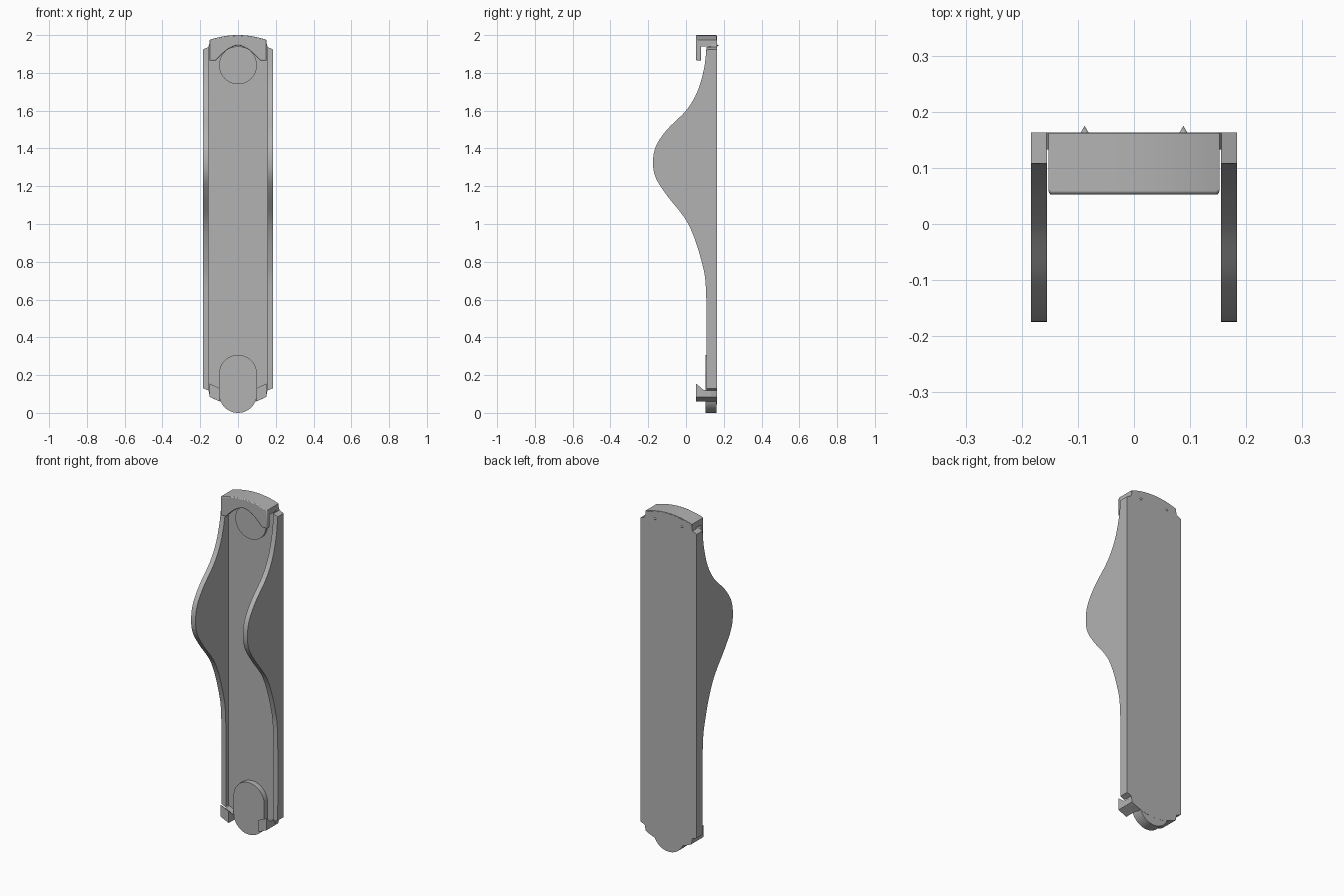
import bpy, bmesh, math
from mathutils import Vector

if "Cube" in bpy.data.objects:
    bpy.data.objects.remove(bpy.data.objects["Cube"])

grey = bpy.data.materials.new("plain_grey")
grey.use_nodes = True
colour = (0.45, 0.45, 0.45, 1)
grey.diffuse_color = colour
grey.node_tree.nodes["Principled BSDF"].inputs["Base Color"].default_value = colour

BACK = 0.163


def finish(name, bm, bevel=0):
    bmesh.ops.recalc_face_normals(bm, faces=bm.faces[:])
    mesh = bpy.data.meshes.new(name)
    bm.to_mesh(mesh)
    bm.free()
    mesh.materials.append(grey)
    ob = bpy.data.objects.new(name, mesh)
    bpy.context.collection.objects.link(ob)
    bpy.ops.object.select_all(action='DESELECT')
    ob.select_set(True)
    bpy.context.view_layer.objects.active = ob
    bpy.ops.object.shade_smooth_by_angle(angle=math.radians(30))
    if bevel:
        mod = ob.modifiers.new("soft_edges", 'BEVEL')
        mod.width = bevel
        mod.segments = 2
        mod.limit_method = 'ANGLE'
        mod.angle_limit = math.radians(40)
    return ob


def prism(name, first, second, bevel=0):
    """Closed solid between two matching outlines."""
    bm = bmesh.new()
    a = [bm.verts.new(p) for p in first]
    b = [bm.verts.new(p) for p in second]
    bm.faces.new(a)
    bm.faces.new(b[::-1])
    for i in range(len(a)):
        j = (i + 1) % len(a)
        bm.faces.new((a[i], b[i], b[j], a[j]))
    return finish(name, bm, bevel)


def slab(name, outline, y0, y1, bevel=0):
    return prism(name, [(x, y0, z) for x, z in outline],
                 [(x, y1, z) for x, z in outline], bevel)


def steps(half, n=24):
    return [half * (2 * i / n - 1) for i in range(n + 1)]


def top_arc(x):
    return 2.0 - 0.025 * (x / 0.15) ** 2


def bottom_arc(x):
    return 0.045 + 0.04 * (x / 0.15) ** 2


def smooth_path(pts, n=5):
    """Catmull-Rom curve through the points."""
    pts = [Vector(p) for p in pts]
    ext = [pts[0]] + pts + [pts[-1]]
    out = []
    for a, b, c, d in zip(ext, ext[1:], ext[2:], ext[3:]):
        for k in range(n):
            t = k / n
            out.append(0.5 * (2 * b + (c - a) * t + (2 * a - 5 * b + 4 * c - d) * t * t
                              + (3 * b - a - 3 * c + d) * t ** 3))
    return out + [pts[-1]]


# Back plate with rounded ends
plate = [(x, bottom_arc(x)) for x in steps(0.149)]
plate += [(0.156, 0.12), (0.156, 1.94)]
plate += [(x, top_arc(x) - 0.004) for x in reversed(steps(0.147))]
plate += [(-0.156, 1.94), (-0.156, 0.12)]
slab("back_plate", plate, 0.133, BACK)

# Bulging side walls
edge = smooth_path([(0.108, 0.13), (0.107, 0.62), (0.083, 0.8), (0.012, 1.0),
                    (-0.1, 1.15), (-0.158, 1.24), (-0.175, 1.32), (-0.16, 1.41),
                    (-0.1, 1.5), (0.0, 1.6), (0.06, 1.7), (0.095, 1.82), (0.108, 1.925)])
wall = [(p.x, p.y) for p in edge] + [(BACK, 1.925), (BACK, 0.13)]


def inner_z(z):
    return z + 0.012 if z > 1.92 else z - 0.012 if z < 0.135 else z


for side, s in (("left", 1), ("right", -1)):
    prism(side + "_wall", [(s * 0.184, y, z) for y, z in wall],
          [(s * 0.155, y, inner_z(z)) for y, z in wall])

    # Lower hook with a notched, slanted top
    hook = [(0.053, 0.155), (0.053, 0.085), (0.162, 0.085), (0.162, 0.12), (0.095, 0.12)]
    prism(side + "_hook", [(s * 0.15, y, z) for y, z in hook],
          [(s * 0.098, y, z - 0.024) for y, z in hook])

    # Small spike on the back
    bm = bmesh.new()
    bmesh.ops.create_cone(bm, cap_ends=True, segments=16, radius1=0.008, radius2=0, depth=0.014)
    spike = finish(side + "_spike", bm)
    spike.rotation_euler.x = -math.pi / 2
    spike.location = (s * 0.088, 0.168, 1.945)

# Top cap: curved roof and arched front lip
roof = [(x, top_arc(x)) for x in steps(0.152)]
roof += [(x, top_arc(x) - 0.035) for x in reversed(steps(0.152))]
slab("cap_roof", roof, 0.06, 0.162)
lip = [(x, top_arc(x)) for x in steps(0.152)] + [(0.152, 1.865)]
lip += [(x, 1.865 + 0.08 * (1 - abs(x / 0.118) ** 1.7)) for x in reversed(steps(0.118))]
lip += [(-0.152, 1.865)]
slab("cap_lip", lip, 0.053, 0.08, 0.005)


# Rounded pads at both ends
def pad(name, low, high, front, r=0.1, n=32):
    half = [math.pi * i / n for i in range(n + 1)]
    outline = [(r * math.cos(a), high + r * math.sin(a)) for a in half]
    outline += [(-r * math.cos(a), low - r * math.sin(a)) for a in half]
    if high == low:
        outline = outline[:n] + outline[n + 1:-1]
    slab(name, outline, front, BACK - 0.001)


pad("lower_pad", 0.1, 0.207, 0.102)
pad("upper_disc", 1.84, 1.84, 0.118)
